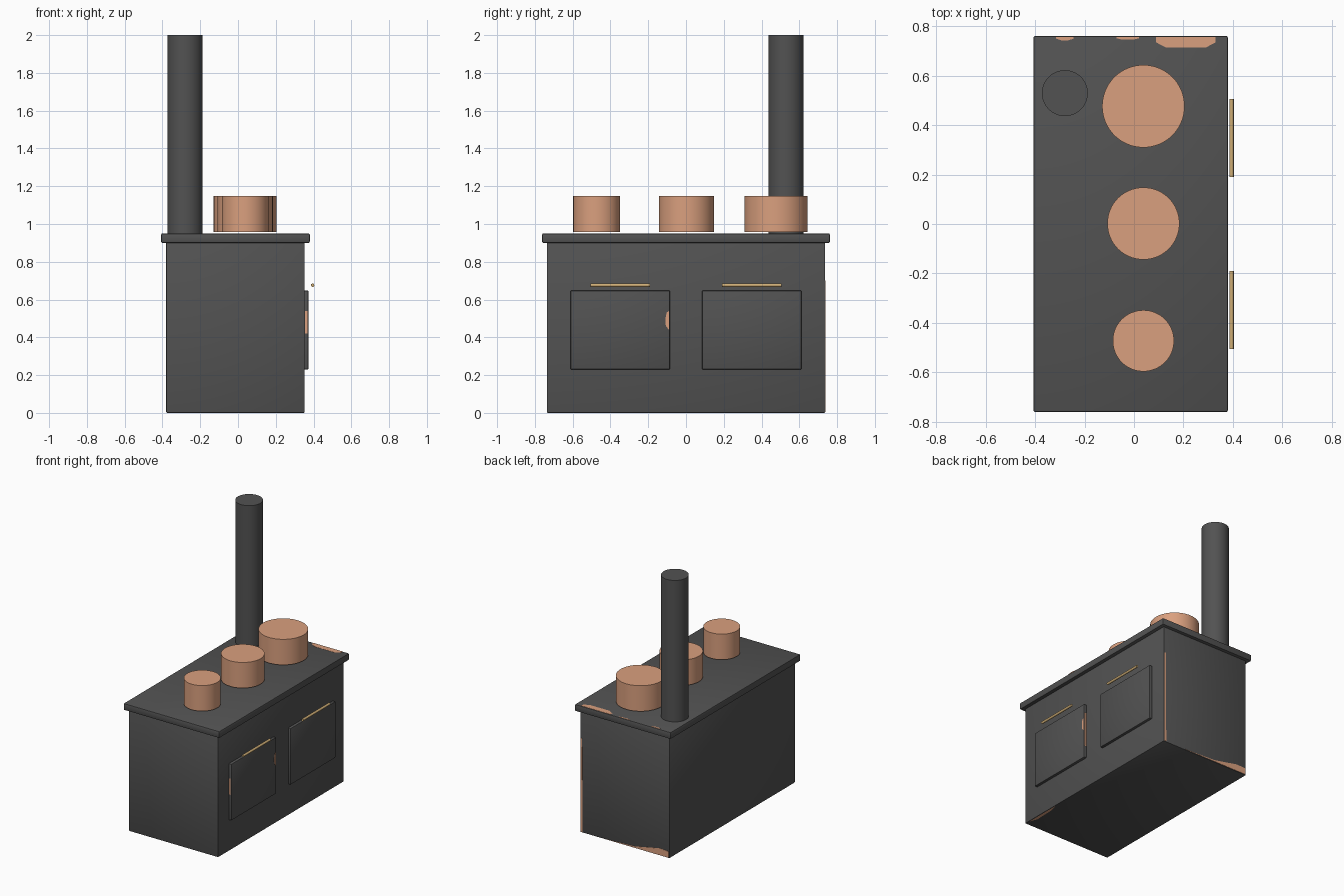
import bpy
import bmesh
import math
from mathutils import Vector

cube = bpy.data.objects.get("Cube")
if cube:
    bpy.data.objects.remove(cube, do_unlink=True)


def material(name, rgb):
    mat = bpy.data.materials.new(name)
    mat.use_nodes = True
    mat.diffuse_color = (*rgb, 1)
    mat.node_tree.nodes["Principled BSDF"].inputs["Base Color"].default_value = (*rgb, 1)
    return mat


IRON = material("dark iron", (0.085, 0.085, 0.085))
COPPER = material("copper", (0.70, 0.35, 0.21))
BRASS = material("brass", (0.62, 0.42, 0.18))


def finish(name, bm, mat, smooth=False):
    mesh = bpy.data.meshes.new(name)
    bmesh.ops.recalc_face_normals(bm, faces=bm.faces)
    bm.to_mesh(mesh)
    bm.free()
    mesh.materials.append(mat)
    obj = bpy.data.objects.new(name, mesh)
    bpy.context.collection.objects.link(obj)
    if smooth:
        bpy.ops.object.select_all(action="DESELECT")
        obj.select_set(True)
        bpy.context.view_layer.objects.active = obj
        bpy.ops.object.shade_smooth_by_angle(angle=math.radians(35))
    return obj


def box(name, low, high, mat, bevel):
    """Box between two corners with softened edges."""
    low, high = Vector(low), Vector(high)
    bm = bmesh.new()
    bmesh.ops.create_cube(bm, size=1)
    bmesh.ops.scale(bm, vec=high - low, verts=bm.verts)
    bmesh.ops.translate(bm, vec=(low + high) / 2, verts=bm.verts)
    bmesh.ops.bevel(bm, geom=bm.edges[:], offset=bevel, segments=2,
                    profile=0.5, affect="EDGES")
    return finish(name, bm, mat, True)


def cylinder(name, center, radius, length, mat, sides=48, along_y=False):
    bm = bmesh.new()
    bmesh.ops.create_cone(bm, cap_ends=True, segments=sides,
                          radius1=radius, radius2=radius, depth=length)
    obj = finish(name, bm, mat, True)
    obj.location = center
    if along_y:
        obj.rotation_euler.x = math.pi / 2
    return obj


def patch(name, outline, place, push):
    """Thin worn-metal plate: a 2D outline placed on a surface and thickened."""
    bm = bmesh.new()
    face = bm.faces.new([bm.verts.new(place(u, v)) for u, v in outline])
    made = bmesh.ops.extrude_face_region(bm, geom=[face])["geom"]
    verts = [g for g in made if isinstance(g, bmesh.types.BMVert)]
    bmesh.ops.translate(bm, vec=push, verts=verts)
    return finish(name, bm, COPPER)


# Stove body, worktop and chimney
box("stove_body", (-0.38, -0.737, 0), (0.353, 0.737, 0.91), IRON, 0.005)
box("worktop", (-0.407, -0.762, 0.9), (0.38, 0.762, 0.95), IRON, 0.007)
cylinder("chimney_pipe", (-0.28, 0.53, 1.472), 0.093, 1.056, IRON)

# Copper pots, growing towards the chimney
for name, y, radius in (("small_pot", -0.473, 0.124),
                        ("medium_pot", 0.002, 0.146),
                        ("large_pot", 0.477, 0.167)):
    cylinder(name, (0.038, y, 1.053), radius, 0.19, COPPER, 64)

# Oven doors with brass rail handles
for name, side in (("front", -1), ("rear", 1)):
    y = 0.348 * side
    box(name + "_oven_door", (0.345, y - 0.263, 0.23), (0.373, y + 0.263, 0.648),
        IRON, 0.005)
    cylinder(name + "_door_handle", (0.395, y, 0.676), 0.009, 0.315, BRASS, 16, True)

# Worn copper patches on the worktop's rear edge
def on_top(x, y):
    return (x, y, 0.949)

for name, x0, x1, y0, cut in (("wide", 0.09, 0.33, 0.714, 0.04),
                              ("middle", -0.07, 0.02, 0.747, 0.02),
                              ("narrow", -0.315, -0.245, 0.744, 0.02)):
    mid = (y0 + 0.757) / 2
    patch(name + "_worktop_wear",
          [(x0, 0.757), (x0, mid), (x0 + cut, y0), (x1 - cut, y0), (x1, mid), (x1, 0.757)],
          on_top, (0, 0, 0.002))

# Worn copper along the back panel's corner and foot
def on_back(x, z):
    return (x, 0.736, z)

patch("corner_wear", [(0.332, 0.005), (0.348, 0.005), (0.348, 0.7), (0.336, 0.7)],
      on_back, (0, 0.003, 0))
patch("foot_wear", [(0.17, 0.004), (-0.375, 0.004), (-0.375, 0.05), (-0.3, 0.055),
                    (-0.2, 0.035), (-0.1, 0.015)], on_back, (0, 0.003, 0))

# Worn copper under the door side
patch("underside_wear", [(0.348, -0.7), (0.348, -0.42), (0.33, -0.48), (0.325, -0.64)],
      lambda x, y: (x, y, 0), (0, 0, 0.002))

# Worn copper on the front oven door
patch("door_face_wear", [(-0.09, 0.44), (-0.09, 0.54), (-0.103, 0.53), (-0.109, 0.5),
                         (-0.107, 0.46)], lambda y, z: (0.372, y, z), (0.002, 0, 0))
for name, y, push, z0, z1 in (("inner", -0.086, 0.002, 0.32, 0.58),
                              ("outer", -0.61, -0.002, 0.42, 0.54)):
    patch(name + "_door_edge_wear", [(0.354, z0), (0.368, z0), (0.368, z1), (0.354, z1)],
          lambda x, z: (x, y, z), (0, push, 0))
